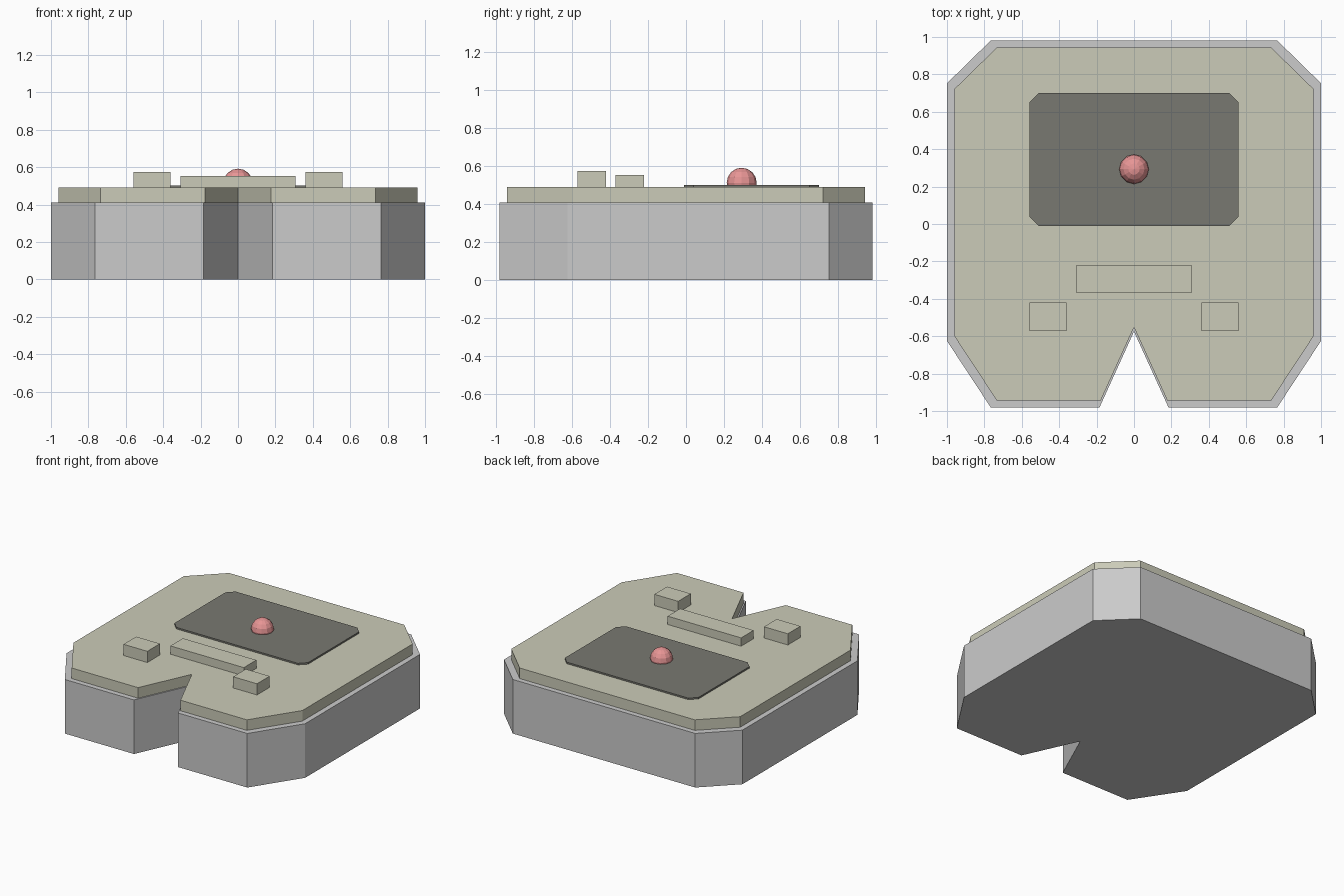
import bpy, bmesh

if "Cube" in bpy.data.objects:
    bpy.data.objects.remove(bpy.data.objects["Cube"])


def material(name, rgb):
    m = bpy.data.materials.new(name)
    m.diffuse_color = (*rgb, 1)
    m.use_nodes = True
    m.node_tree.nodes["Principled BSDF"].inputs["Base Color"].default_value = m.diffuse_color
    return m


def finish(name, bm, mat):
    bmesh.ops.recalc_face_normals(bm, faces=bm.faces)
    me = bpy.data.meshes.new(name)
    bm.to_mesh(me)
    bm.free()
    ob = bpy.data.objects.new(name, me)
    bpy.context.collection.objects.link(ob)
    if mat:
        me.materials.append(mat)
    return ob


def prism(name, outline, z0, z1, mat=None):
    bm = bmesh.new()
    base = bm.faces.new([bm.verts.new((x, y, z0)) for x, y in outline])
    top = bmesh.ops.extrude_face_region(bm, geom=[base], use_keep_orig=True)
    verts = [g for g in top["geom"] if isinstance(g, bmesh.types.BMVert)]
    bmesh.ops.translate(bm, verts=verts, vec=(0, 0, z1 - z0))
    return finish(name, bm, mat)


def box(name, x0, x1, y0, y1, z0, z1, mat):
    return prism(name, [(x0, y0), (x1, y0), (x1, y1), (x0, y1)], z0, z1, mat)


olive = material("olive", (0.60, 0.60, 0.48))
dark = material("dark", (0.19, 0.19, 0.165))
red = material("red", (0.80, 0.30, 0.30))

# Notched outline, right half mirrored to the left
half = [(0.185, -0.982), (0.765, -0.982), (1, -0.625), (1, 0.752), (0.765, 0.982)]
outline = [(0, -0.575)] + half + [(-x, y) for x, y in reversed(half)]

# Body and the slightly smaller top plate
prism("body", outline, 0, 0.41)
prism("top_plate", [(x * 0.96, y * 0.96) for x, y in outline], 0.41, 0.49, olive)

# Dark panel with clipped corners
w, y0, y1, c = 0.56, -0.01, 0.70, 0.05
side = [(w - c, y0), (w, y0 + c), (w, y1 - c), (w - c, y1)]
prism("dark_panel", side + [(-x, y) for x, y in reversed(side)], 0.485, 0.502, dark)

# Long bar and two square buttons
box("bar", -0.308, 0.308, -0.37, -0.22, 0.485, 0.553, olive)
for label, s in (("left", -1), ("right", 1)):
    box(label + "_button", s * 0.46 - 0.1, s * 0.46 + 0.1, -0.572, -0.42,
        0.485, 0.575, olive)

# Faceted red ball set into the panel
bm = bmesh.new()
bmesh.ops.create_uvsphere(bm, u_segments=12, v_segments=8, radius=0.079)
bmesh.ops.translate(bm, verts=bm.verts, vec=(0, 0.293, 0.513))
finish("ball", bm, red)
